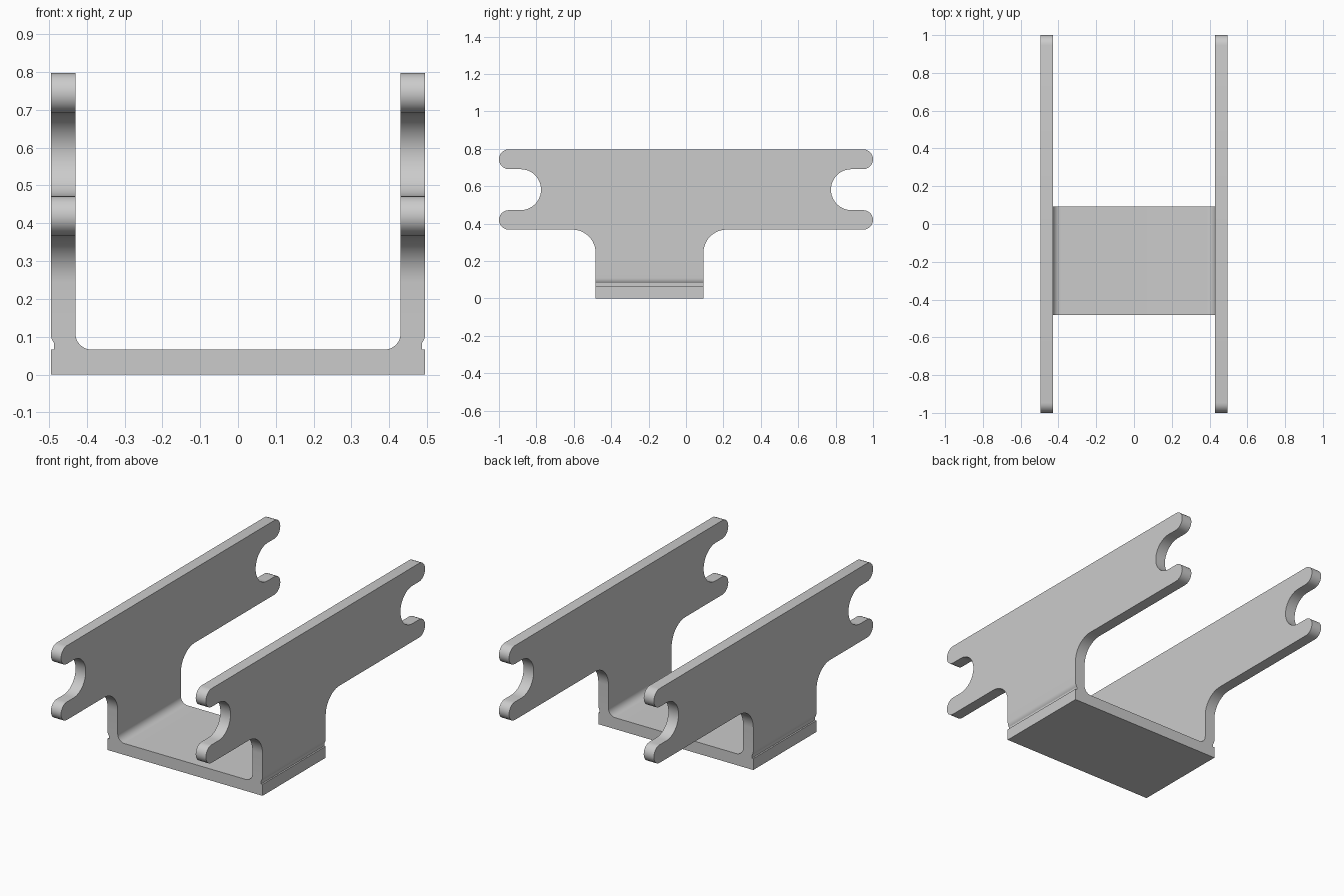
import bpy, bmesh
from math import sin, cos, radians
from mathutils import Vector

cube = bpy.data.objects.get("Cube")
if cube:
    bpy.data.objects.remove(cube, do_unlink=True)

metal = bpy.data.materials.new("light grey metal")
metal.use_nodes = True
grey = (0.6, 0.6, 0.6, 1)
metal.diffuse_color = grey
metal.node_tree.nodes["Principled BSDF"].inputs["Base Color"].default_value = grey


def arc(cx, cy, r, start, end, steps=12):
    """Points along a circular arc, angles in degrees."""
    angles = [radians(start + (end - start) * i / steps) for i in range(steps + 1)]
    return [(cx + r * cos(a), cy + r * sin(a)) for a in angles]


def prism(name, outline, place, direction):
    """Closed outline placed in space and extruded."""
    bm = bmesh.new()
    clean = [p for i, p in enumerate(outline)
             if (Vector(p) - Vector(outline[i - 1])).length > 1e-4]
    face = bm.faces.new([bm.verts.new(place(*p)) for p in clean])
    swept = bmesh.ops.extrude_face_region(bm, geom=[face])["geom"]
    bmesh.ops.translate(bm, vec=direction,
                        verts=[v for v in swept if isinstance(v, bmesh.types.BMVert)])
    bmesh.ops.recalc_face_normals(bm, faces=bm.faces)
    mesh = bpy.data.meshes.new(name)
    bm.to_mesh(mesh)
    bm.free()
    mesh.materials.append(metal)
    obj = bpy.data.objects.new(name, mesh)
    bpy.context.collection.objects.link(obj)
    return obj


# Channel cross-section: floor, filleted walls and small outer relief grooves
half, inner, floor, fillet = 0.495, 0.43, 0.066, 0.043
right_half = [(0, floor)]
right_half += arc(inner - fillet, floor + fillet, fillet, -90, 0)
right_half += [(inner, 1), (half, 1)]
right_half += arc(half - fillet, floor + fillet, fillet, 0, -45, 6)[:-1]
right_half += [(half - 0.009, floor), (half, floor), (half, -0.1), (0, -0.1)]
left_half = [(-x, z) for x, z in reversed(right_half[1:-1])]
channel = prism("bracket", right_half + left_half,
                lambda x, z: (x, -1.2, z), Vector((0, 2.4, 0)))

# Side silhouette: forked arms on a narrower stem
top, slot_top, slot_low, low = 0.797, 0.691, 0.472, 0.368
slot_r = (slot_top - slot_low) / 2
tip_top, tip_low = (top - slot_top) / 2, (slot_low - low) / 2
fork = arc(1 - tip_low, low + tip_low, tip_low, -90, 90)
fork += arc(0.775 + slot_r, slot_low + slot_r, slot_r, 270, 90, 24)
fork += arc(1 - tip_top, slot_top + tip_top, tip_top, -90, 90)
stem_front, stem_back, bend = -0.483, 0.093, 0.125
side = [(stem_front, 0), (stem_back, 0)]
side += arc(stem_back + bend, low - bend, bend, 180, 90)
side += fork
side += [(-y, z) for y, z in reversed(fork)]
side += arc(stem_front - bend, low - bend, bend, 90, 0)
cutter = prism("side_silhouette", side,
               lambda y, z: (-0.7, y, z), Vector((1.4, 0, 0)))

# Keep only what the two profiles share
trim = channel.modifiers.new("trim", "BOOLEAN")
trim.operation = "INTERSECT"
trim.solver = "EXACT"
trim.object = cutter
bpy.context.view_layer.objects.active = channel
channel.select_set(True)
bpy.ops.object.modifier_apply(modifier=trim.name)
bpy.data.objects.remove(cutter, do_unlink=True)
bpy.ops.object.shade_smooth_by_angle(angle=radians(30))
